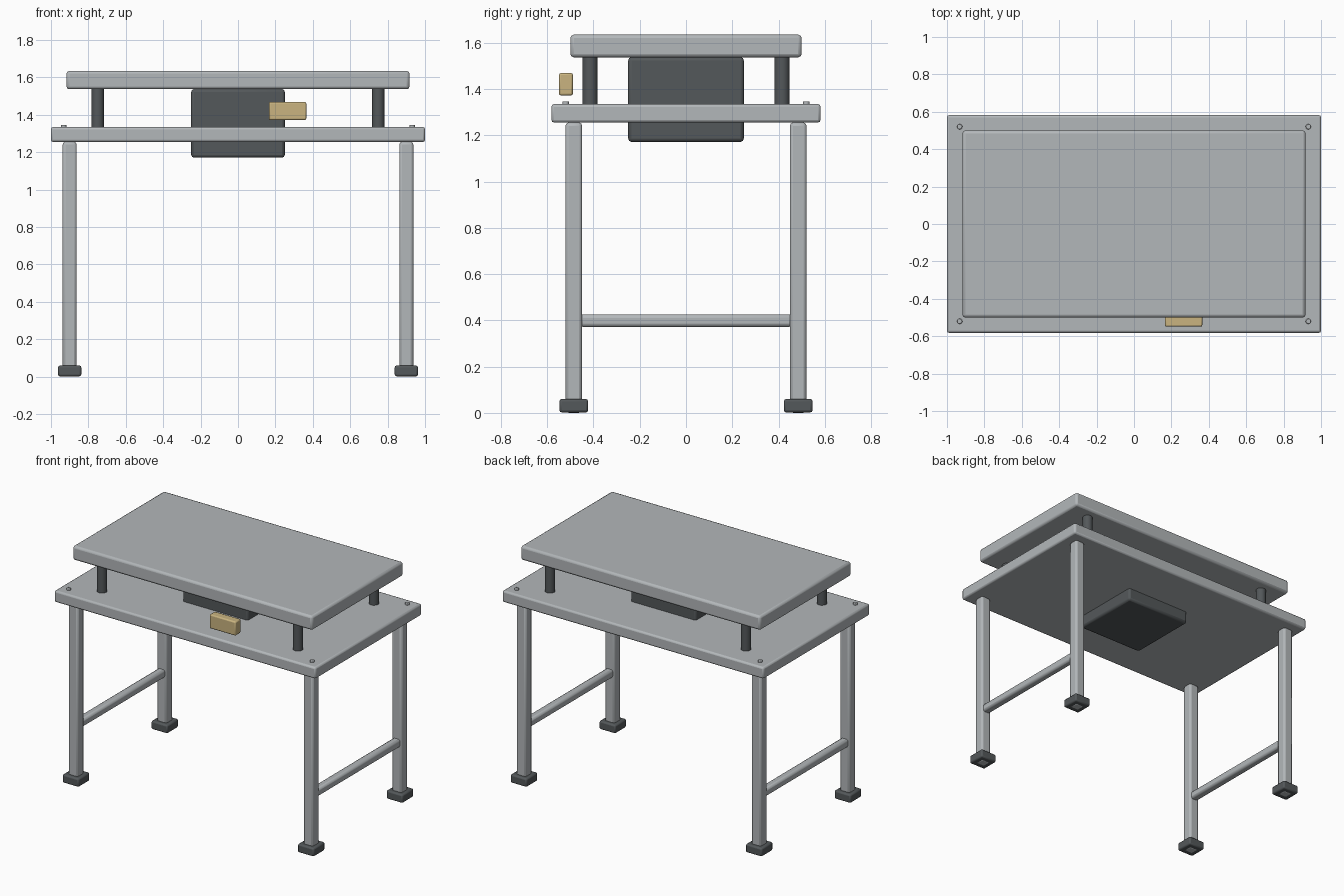
import bpy
import bmesh

# Remove the default cube
cube = bpy.data.objects.get("Cube")
if cube:
    bpy.data.objects.remove(cube, do_unlink=True)


def material(name, rgb):
    mat = bpy.data.materials.new(name)
    mat.use_nodes = True
    color = (*rgb, 1)
    mat.diffuse_color = color
    mat.node_tree.nodes["Principled BSDF"].inputs["Base Color"].default_value = color
    return mat


steel = material("light grey steel", (0.45, 0.475, 0.49))
dark = material("dark grey", (0.088, 0.098, 0.103))
tan = material("tan", (0.585, 0.456, 0.216))


def finish(name, bm, center, mat, bevel, segments=2):
    mesh = bpy.data.meshes.new(name)
    bm.to_mesh(mesh)
    bm.free()
    mesh.materials.append(mat)
    obj = bpy.data.objects.new(name, mesh)
    obj.location = center
    bpy.context.collection.objects.link(obj)
    if bevel:
        mod = obj.modifiers.new("rounded edges", "BEVEL")
        mod.width = bevel
        mod.segments = segments
        mod.limit_method = "ANGLE"
    bpy.ops.object.select_all(action="DESELECT")
    obj.select_set(True)
    bpy.context.view_layer.objects.active = obj
    bpy.ops.object.shade_smooth_by_angle()
    return obj


def box(name, x, y, z0, z1, width, depth, mat, bevel=0.012):
    bm = bmesh.new()
    bmesh.ops.create_cube(bm, size=1)
    bmesh.ops.scale(bm, vec=(width, depth, z1 - z0), verts=bm.verts)
    return finish(name, bm, (x, y, (z0 + z1) / 2), mat, bevel)


def cylinder(name, x, y, z0, z1, radius, mat, bevel=0):
    bm = bmesh.new()
    bmesh.ops.create_cone(bm, cap_ends=True, segments=32, radius1=radius,
                          radius2=radius, depth=z1 - z0)
    return finish(name, bm, (x, y, (z0 + z1) / 2), mat, bevel)


# Frame top, raised platform, and the drive box passing through the frame
box("frame_top", 0, 0, 1.255, 1.335, 2.0, 1.164, steel)
box("platform", 0, 0, 1.537, 1.635, 1.834, 1.0, steel, 0.015)
box("drive_box", 0, 0, 1.171, 1.538, 0.5, 0.5, dark, 0.015)

# Small control box in front of the platform
box("control_box", 0.265, -0.519, 1.372, 1.469, 0.2, 0.06, tan, 0.008)

# Corner parts
for side, sx in (("left", 1), ("right", -1)):
    for end, sy in (("front", -1), ("back", 1)):
        tag = f"{end}_{side}"
        box(f"leg_{tag}", sx * 0.9, sy * 0.485, 0, 1.255, 0.075, 0.072, steel, 0.014)
        box(f"foot_{tag}", sx * 0.9, sy * 0.485, 0.002, 0.06, 0.124, 0.124, dark, 0.01)
        cylinder(f"post_{tag}", sx * 0.75, sy * 0.415, 1.33, 1.54, 0.0325, dark)
        cylinder(f"bolt_{tag}", sx * 0.932, sy * 0.52, 1.33, 1.347, 0.014, steel, 0.003)
    # Side rail joining front and back legs
    box(f"side_rail_{side}", sx * 0.9, 0, 0.371, 0.426, 0.055, 0.92, steel, 0.015)
